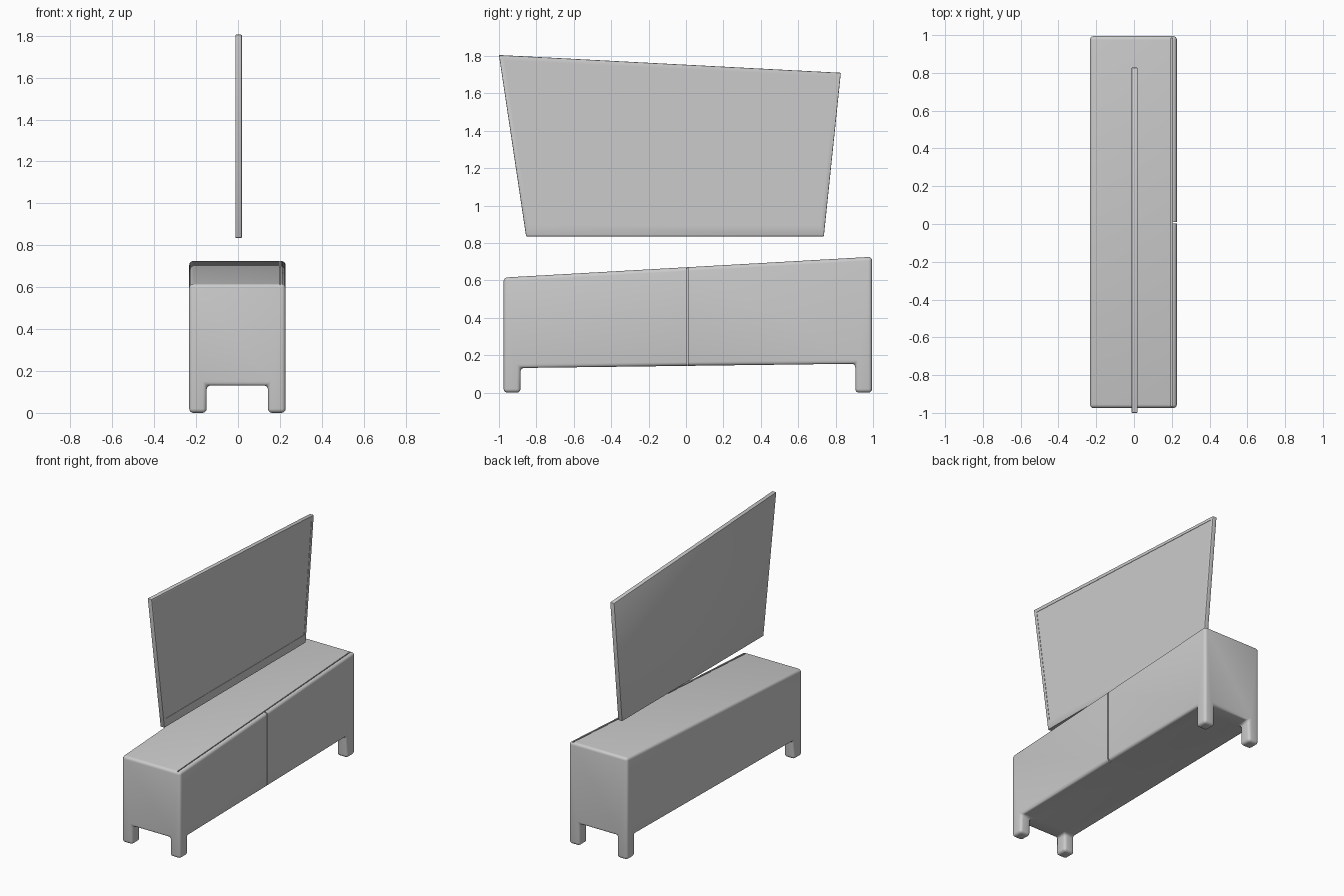
import bpy, bmesh

if "Cube" in bpy.data.objects:
    bpy.data.objects.remove(bpy.data.objects["Cube"])

XS = [-0.233, -0.15, 0.143, 0.227]
YS = [-0.975, -0.885, 0.905, 0.995]


def top_z(y):
    return 0.67 + 0.0563 * y


def bottom_z(y):
    return 0.143 + 0.0127 * y


def add_object(name, bm):
    bmesh.ops.recalc_face_normals(bm, faces=bm.faces[:])
    mesh = bpy.data.meshes.new(name)
    bm.to_mesh(mesh)
    bm.free()
    ob = bpy.data.objects.new(name, mesh)
    bpy.context.collection.objects.link(ob)
    return ob


def prism(name, yz, x0, x1):
    """Extrude a side-view polygon along x."""
    bm = bmesh.new()
    a = [bm.verts.new((x0, y, z)) for y, z in yz]
    b = [bm.verts.new((x1, y, z)) for y, z in yz]
    n = len(yz)
    bm.faces.new(a)
    bm.faces.new(b)
    for i in range(n):
        bm.faces.new((a[i], a[(i + 1) % n], b[(i + 1) % n], b[i]))
    return add_object(name, bm)


def apply_all(ob):
    bpy.ops.object.select_all(action='DESELECT')
    bpy.context.view_layer.objects.active = ob
    ob.select_set(True)
    for m in list(ob.modifiers):
        bpy.ops.object.modifier_apply(modifier=m.name)
    bpy.ops.object.shade_smooth_by_angle(angle=0.6)


# Cabinet: sloped box whose four bottom corner cells are pulled down into legs
bm = bmesh.new()
grid = {}
for i, x in enumerate(XS):
    for j, y in enumerate(YS):
        for k, z in enumerate((0.005, bottom_z(y), top_z(y))):
            grid[i, j, k] = bm.verts.new((x, y, z))


def quad(*keys):
    bm.faces.new([grid[k] for k in keys])


for i in range(3):
    for j in range(3):
        leg = i != 1 and j != 1
        k = 0 if leg else 1
        for level in (k, 2):
            quad((i, j, level), (i + 1, j, level), (i + 1, j + 1, level), (i, j + 1, level))
        if leg:
            for e in (i, i + 1):
                quad((e, j, 0), (e, j + 1, 0), (e, j + 1, 1), (e, j, 1))
            for e in (j, j + 1):
                quad((i, e, 0), (i + 1, e, 0), (i + 1, e, 1), (i, e, 1))
for s in range(3):
    for e in (0, 3):
        quad((e, s, 1), (e, s + 1, 1), (e, s + 1, 2), (e, s, 2))
        quad((s, e, 1), (s + 1, e, 1), (s + 1, e, 2), (s, e, 2))
loose = [v for v in bm.verts if not v.link_faces]
bmesh.ops.delete(bm, geom=loose, context='VERTS')
bmesh.ops.recalc_face_normals(bm, faces=bm.faces[:])
bmesh.ops.dissolve_limit(bm, angle_limit=0.01, verts=bm.verts[:], edges=bm.edges[:])
for v in bm.verts:
    if v.co.z < 0.01:
        v.co.z = 0.0
cabinet = add_object("cabinet", bm)
bev = cabinet.modifiers.new("rounding", 'BEVEL')
bev.width = 0.02
bev.segments = 4
bev.limit_method = 'ANGLE'
bev.angle_limit = 0.5

# Door seams: a long groove along the top and a gap between the two doors
y0, y1 = -0.965, 0.985
cutters = [
    prism("top_seam_cutter", [(y0, top_z(y0) - 0.03), (y1, top_z(y1) - 0.03),
                              (y1, top_z(y1) + 0.05), (y0, top_z(y0) + 0.05)], 0.197, 0.204),
    prism("door_gap_cutter", [(0.002, 0.1), (0.01, 0.1), (0.01, 0.8), (0.002, 0.8)], 0.2045, 0.3),
]
for c in cutters:
    c.hide_render = True
    m = cabinet.modifiers.new("seam", 'BOOLEAN')
    m.operation = 'DIFFERENCE'
    m.solver = 'EXACT'
    m.object = c
apply_all(cabinet)
for c in cutters:
    bpy.data.objects.remove(c)

# Television: skewed flat panel with a shallow recess for the screen
tv = prism("television_frame", [(-0.855, 0.835), (0.737, 0.835), (0.828, 1.71), (-1.0, 1.805)],
           -0.013, 0.019)
bev = tv.modifiers.new("edge", 'BEVEL')
bev.width = 0.004
bev.segments = 2
recess = prism("screen_cutter", [(-0.84, 0.895), (0.72, 0.895), (0.803, 1.69), (-0.97, 1.777)],
               0.0165, 0.1)
recess.hide_render = True
m = tv.modifiers.new("recess", 'BOOLEAN')
m.operation = 'DIFFERENCE'
m.solver = 'EXACT'
m.object = recess
apply_all(tv)
bpy.data.objects.remove(recess)
